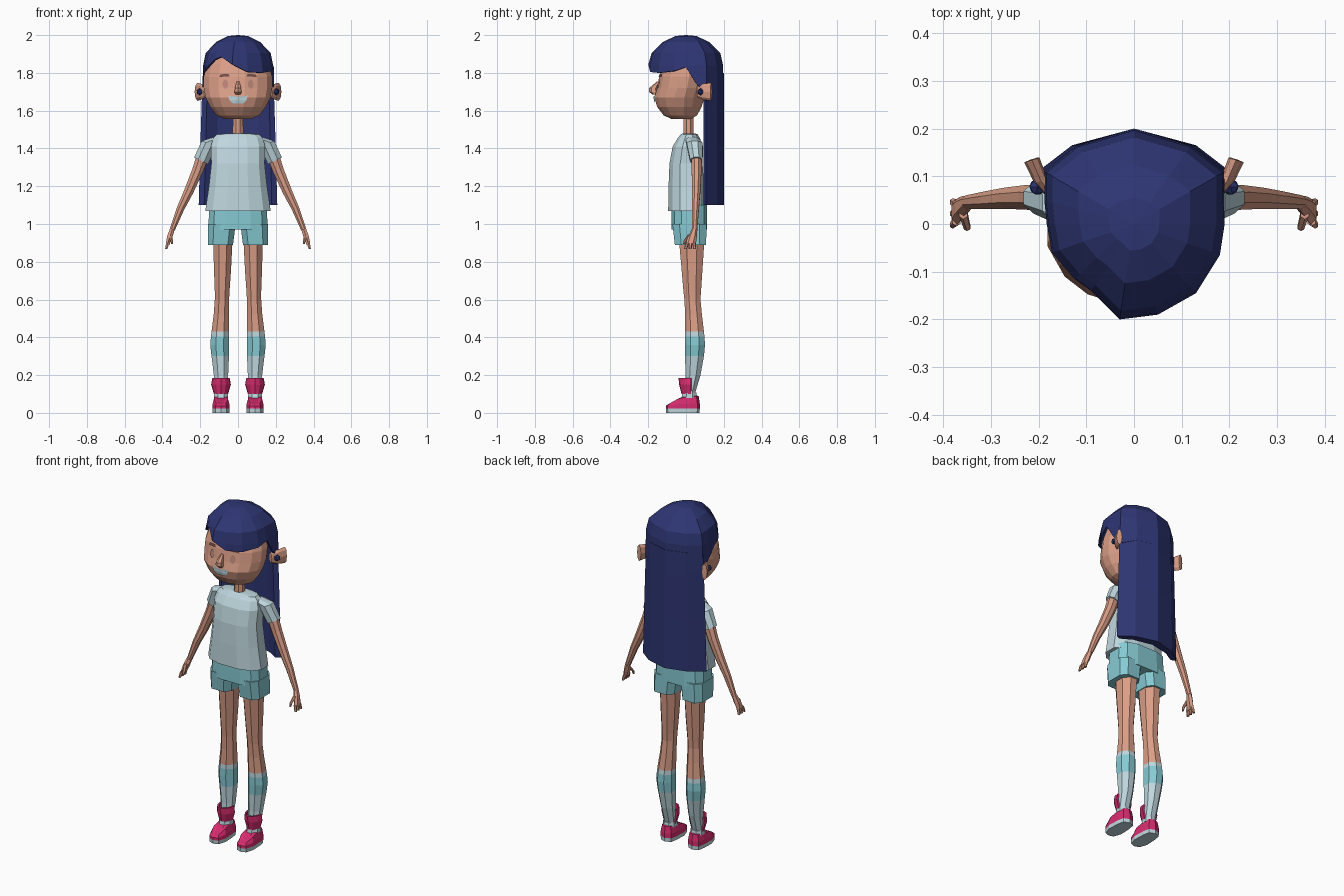
import bpy, bmesh
from math import sin, cos, pi, radians, copysign
from mathutils import Vector
from mathutils.bvhtree import BVHTree

if "Cube" in bpy.data.objects:
    bpy.data.objects.remove(bpy.data.objects["Cube"], do_unlink=True)


def material(name, rgb):
    m = bpy.data.materials.new(name)
    m.use_nodes = True
    m.diffuse_color = (*rgb, 1)
    m.node_tree.nodes["Principled BSDF"].inputs["Base Color"].default_value = (*rgb, 1)
    return m


SKIN = material("warm skin", (0.70, 0.34, 0.24))
HAIR = material("navy hair", (0.027, 0.036, 0.17))
CLOTH = material("pale grey blue", (0.52, 0.68, 0.73))
TEAL = material("teal", (0.24, 0.59, 0.65))
PINK = material("hot pink", (0.68, 0.026, 0.16))
BROWN = material("brow brown", (0.16, 0.07, 0.06))
BLUSH = material("eye tan", (0.50, 0.24, 0.19))


def finish(name, bm, mats, mirror=False, solid=0):
    me = bpy.data.meshes.new(name)
    bm.to_mesh(me)
    bm.free()
    for m in mats:
        me.materials.append(m)
    ob = bpy.data.objects.new(name, me)
    bpy.context.collection.objects.link(ob)
    if solid:
        mod = ob.modifiers.new("thickness", "SOLIDIFY")
        mod.thickness, mod.offset = solid, -1
    if mirror:
        mod = ob.modifiers.new("mirror", "MIRROR")
        mod.use_mirror_merge = False
    return ob


def ring(x, y, z, rx, ry, n=8, tilt=0, p=1.0):
    """Horizontal (or tilted) rounded ring; p below 1 makes it boxier."""
    pts = []
    for i in range(n):
        a = 2 * pi * (i + 0.5) / n
        c, s = [copysign(abs(v) ** p, v) for v in (cos(a), sin(a))]
        pts.append((x + rx * c, y + ry * s, z + tilt * rx * c))
    return pts


def loft_mesh(rings, bands=None, closed=True, caps=True):
    bm = bmesh.new()
    rows = [[bm.verts.new(p) for p in r] for r in rings]
    n = len(rows[0])
    for k, (a, b) in enumerate(zip(rows, rows[1:])):
        for i in range(n if closed else n - 1):
            j = (i + 1) % n
            f = bm.faces.new((a[i], a[j], b[j], b[i]))
            f.material_index = bands[k] if bands else 0
    if caps:
        bm.faces.new(rows[0][::-1]).material_index = bands[0] if bands else 0
        bm.faces.new(rows[-1]).material_index = bands[-1] if bands else 0
    bmesh.ops.recalc_face_normals(bm, faces=bm.faces)
    return bm


def loft(name, rings, mats, bands=None, mirror=False):
    return finish(name, loft_mesh(rings, bands), mats, mirror)


# Head: z, half width, centre y, half depth
head_rows = [(1.555, .07, -.025, .05), (1.575, .115, -.03, .09), (1.62, .15, -.035, .12),
             (1.67, .175, -.035, .135), (1.72, .185, -.02, .135), (1.78, .185, -.01, .135),
             (1.85, .165, 0, .12), (1.92, .11, 0, .09)]
head_bm = loft_mesh([ring(0, cy, z, rx, ry, 16) for z, rx, cy, ry in head_rows])
face_tree = BVHTree.FromBMesh(head_bm)
finish("head", head_bm, [SKIN])


def on_face(name, outline, mat, mirror=False):
    """Thin painted plate lying on the front of the head."""
    bm = bmesh.new()
    mid = sum((Vector(p) for p in outline), Vector((0, 0))) / len(outline)
    vs = []
    for x, z in [mid] + outline:
        hit = face_tree.ray_cast(Vector((x, -1, z)), Vector((0, 1, 0)))[0]
        vs.append(bm.verts.new(hit - Vector((0, .006, 0))))
    for i in range(1, len(vs)):
        bm.faces.new((vs[0], vs[i], vs[i % (len(vs) - 1) + 1]))
    finish(name, bm, [mat], mirror)


def oval(x, z, rx, rz, n=10):
    return [(x + rx * cos(2 * pi * i / n), z + rz * sin(2 * pi * i / n)) for i in range(n)]


on_face("eyes", oval(.067, 1.74, .015, .025), BLUSH, True)
on_face("eyebrows", [(.045, 1.782), (.1, 1.778), (.095, 1.792), (.05, 1.795)], BROWN, True)
on_face("mouth", [(-.052, 1.68), (-.045, 1.655), (-.025, 1.637), (.025, 1.637),
                  (.045, 1.655), (.052, 1.68), (0, 1.674)], CLOTH)

# Upturned nose
loft("nose", [ring(0, -.165, 1.685, .016, .012, 6), ring(0, -.172, 1.70, .022, .024, 6),
              ring(0, -.172, 1.72, .018, .023, 6), ring(0, -.145, 1.755, .008, .008, 6)], [SKIN])

# Ears flare outwards and back
ear = []
for x, y, w, h in [(.17, .06, .012, .03), (.195, .09, .014, .042),
                   (.214, .134, .016, .048), (.21, .137, .008, .03)]:
    ear.append([(x + w * cos(i * pi / 4), y - .3 * w * cos(i * pi / 4),
                 1.70 + h * sin(i * pi / 4)) for i in range(8)])
loft("ears", ear, [SKIN], mirror=True)
bm = bmesh.new()
bmesh.ops.create_icosphere(bm, subdivisions=1, radius=.019)
bmesh.ops.translate(bm, verts=bm.verts, vec=(.202, .078, 1.70))
finish("earrings", bm, [HAIR], True)

# Hair cap with a swept fringe: rim points, shrunk towards the crown
rim = [(0, .2, 1.7), (-.12, .165, 1.7), (-.188, .11, 1.68), (-.188, .05, 1.75),
       (-.183, 0, 1.79), (-.172, -.06, 1.82), (-.125, -.115, 1.87), (-.09, -.14, 1.885),
       (-.03, -.2, 1.845), (.05, -.19, 1.805), (.13, -.145, 1.80), (.18, -.065, 1.81),
       (.19, 0, 1.83), (.19, .05, 1.75), (.19, .11, 1.68), (.12, .165, 1.7)]
cap = [rim, [(x * .98, y * .98, max(1.84, z + .01)) for x, y, z in rim]]
for s, z in [(.91, 1.905), (.62, 1.963), (.28, 1.995), (.02, 2.0)]:
    cap.append([(x * s, y * s, z) for x, y, _ in rim])
cap_bm = loft_mesh(cap, caps=False)
cap_bm.faces.new(cap_bm.verts[-len(rim):]) if cap_bm.verts.ensure_lookup_table() else None
bmesh.ops.holes_fill(cap_bm, edges=[e for e in cap_bm.edges if e.is_boundary
                                    and min(v.co.z for v in e.verts) > 1.99])
bmesh.ops.recalc_face_normals(cap_bm, faces=cap_bm.faces)
finish("hair_cap", cap_bm, [HAIR], solid=.01)

# Long straight hair down the back
half = [(0, .2), (.125, .165), (.2, .105), (.172, .092), (.11, .13), (0, .155)]
section = half + [(-x, y) for x, y in half[-2:0:-1]]
loft("long_hair", [[(x * s, y, z) for x, y in section]
                   for z, s in [(1.10, 1.04), (1.4, 1.0), (1.65, .96), (1.8, .93)]], [HAIR])

# Neck and shirt
loft("neck", [ring(0, .013, 1.44, .032, .03), ring(0, .013, 1.6, .028, .027)], [SKIN])
loft("shirt", [ring(0, cy, z, rx, ry, 12, p=.8) for z, rx, cy, ry in [
    (1.07, .178, .003, .1), (1.2, .158, .002, .097), (1.32, .145, 0, .09),
    (1.41, .148, .01, .083), (1.455, .135, .015, .06), (1.475, .115, .017, .045),
    (1.48, .05, .015, .034)]], [CLOTH])
loft("sleeves", [ring(.10, .03, 1.45, .025, .04, 8, .5), ring(.155, .045, 1.425, .04, .045, 8, .4),
                 ring(.195, .055, 1.335, .04, .036, 8, .5)], [CLOTH], mirror=True)

# Arms and hands
loft("arms", [ring(x, y, z, rx, ry, 8, .4) for x, y, z, rx, ry in [
    (.18, .054, 1.38, .033, .03), (.215, .056, 1.28, .029, .028), (.262, .054, 1.17, .025, .024),
    (.305, .05, 1.08, .02, .02), (.348, .046, .97, .014, .015)]], [SKIN], mirror=True)
loft("palms", [ring(.348, .045, .972, .014, .015, 6, .4), ring(.362, .034, .93, .015, .024, 6, .4),
               ring(.373, .024, .893, .011, .028, 6, .4)], [SKIN], mirror=True)
for i, (y0, y1) in enumerate([(.006, -.002), (.024, .022), (.042, .046)]):
    loft(f"finger_{i + 1}", [ring(.372, y0, .90, .01, .01, 6), ring(.380, y1, .868, .007, .008, 6)],
         [SKIN], mirror=True)
loft("thumbs", [ring(.358, .022, .945, .01, .012, 6), ring(.35, -.006, .91, .008, .008, 6),
                ring(.35, -.01, .893, .005, .005, 6)], [SKIN], mirror=True)

# Shorts
loft("shorts", [ring(0, .017, z, rx, .097, 12, p=.65) for z, rx in [(.972, .161), (1.1, .155)]], [TEAL])
loft("shorts_legs", [ring(.093, .024, .89, .07, .087, 8, p=.6), ring(.085, .018, 1.0, .076, .094, 8, p=.6)],
     [TEAL], mirror=True)

# Legs with striped knee socks
legs = [(.07, .09, .015, .034, .025), (.2, .09, .037, .041, .043), (.30, .094, .045, .05, .054),
        (.36, .097, .047, .054, .058), (.405, .095, .046, .052, .056), (.43, .094, .045, .05, .054),
        (.52, .088, .04, .044, .048), (.6, .085, .034, .041, .046), (.64, .084, .033, .042, .05),
        (.76, .082, .032, .049, .06), (.93, .08, .03, .056, .074)]
loft("legs", [ring(x, y, z, rx, ry, 8) for z, x, y, rx, ry in legs], [SKIN, CLOTH, TEAL],
     [1, 1, 2, 2, 1, 0, 0, 0, 0, 0], True)

# Shoes: pointed sole outline with a sloping upper
side = [(0, -.107), (.03, -.097), (.045, -.05), (.042, .02), (.034, .06), (0, .073)]
plan = side + [(-x, y) for x, y in side[-2:0:-1]]


def shoe_ring(scale, height):
    return [(.09 + x * scale, .01 + (y - .01) * (.5 + scale / 2), height(y)) for x, y in plan]


def slope(y):
    return min(.088, .045 + (y + .107) * .5)


loft("shoes", [shoe_ring(.97, lambda y: 0), shoe_ring(1, lambda y: .022),
               shoe_ring(1, lambda y: .023 + slope(y) * .3),
               shoe_ring(.82, slope), shoe_ring(.4, lambda y: slope(y) + .006)],
     [PINK, CLOTH], [1, 0, 0, 0], True)
loft("ankle_bands", [ring(.09, .018, .08, .04, .045), ring(.09, .018, .107, .038, .04)],
     [CLOTH], mirror=True)

# Flared tongue wrapped around the front of each ankle
tongue = []
for z, rx, ry in [(.1, .038, .05), (.15, .052, .062), (.185, .046, .066)]:
    tongue.append([(.09 + rx * cos(radians(a)), .026 + ry * sin(radians(a)), z)
                   for a in range(180, 361, 30)])
finish("shoe_tongues", loft_mesh(tongue, closed=False, caps=False), [PINK], True, .01)
